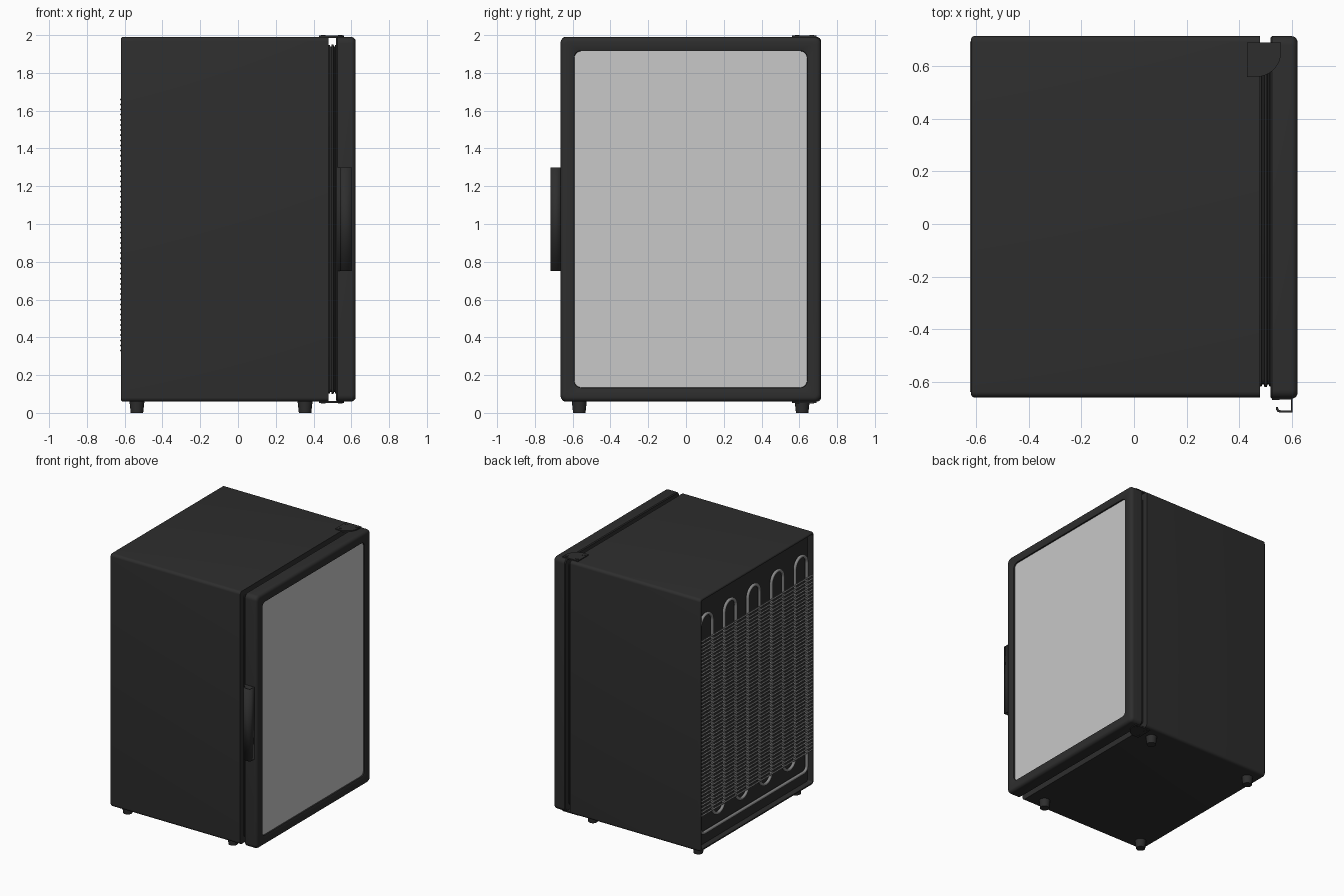
import bpy, bmesh, math

if "Cube" in bpy.data.objects:
    bpy.data.objects.remove(bpy.data.objects["Cube"])


def material(name, v):
    m = bpy.data.materials.new(name)
    m.diffuse_color = (v, v, v, 1)
    m.use_nodes = True
    m.node_tree.nodes["Principled BSDF"].inputs["Base Color"].default_value = m.diffuse_color
    return m


BLACK = material("soft black", 0.027)
GASKET = material("gasket black", 0.02)
GLASS = material("pale glass grey", 0.58)
METAL = material("coil grey", 0.24)


def finish(name, bm, mat):
    bmesh.ops.recalc_face_normals(bm, faces=bm.faces)
    me = bpy.data.meshes.new(name)
    bm.to_mesh(me)
    bm.free()
    me.materials.append(mat)
    ob = bpy.data.objects.new(name, me)
    bpy.context.collection.objects.link(ob)
    bpy.ops.object.select_all(action='DESELECT')
    ob.select_set(True)
    bpy.context.view_layer.objects.active = ob
    bpy.ops.object.shade_smooth_by_angle(angle=math.radians(35))
    return ob


def rounded_rect(y0, y1, z0, z1, r, n=6):
    corners = [(y1 - r, z1 - r, 0), (y0 + r, z1 - r, 90),
               (y0 + r, z0 + r, 180), (y1 - r, z0 + r, 270)]
    pts = []
    for cy, cz, a0 in corners:
        for i in range(n + 1):
            a = math.radians(a0 + 90 * i / n)
            pts.append((cy + r * math.cos(a), cz + r * math.sin(a)))
    return pts


def loft(name, box, sections, mat):
    """Bridge rounded rectangles (x, inset, corner radius) along x, capped."""
    y0, y1, z0, z1 = box
    bm = bmesh.new()
    loops = []
    for x, d, r in sections:
        loops.append([bm.verts.new((x, y, z)) for y, z in
                      rounded_rect(y0 + d, y1 - d, z0 + d, z1 - d, r)])
    for a, b in zip(loops, loops[1:]):
        for i in range(len(a)):
            j = (i + 1) % len(a)
            bm.faces.new((a[i], a[j], b[j], b[i]))
    bm.faces.new(loops[0])
    bm.faces.new(loops[-1])
    return finish(name, bm, mat)


def rounded_edge(x, r, corner, sign, n=5):
    """Sections rolling a side edge over into a face at x."""
    out = []
    for i in range(n + 1):
        a = math.pi / 2 * i / n
        d = r * (1 - math.cos(a))
        out.append((x - sign * r * (1 - math.sin(a)), d, corner - d * 0.6))
    return out


def cone(name, x, y, z, r_low, r_top, h, mat, seg=20):
    bm = bmesh.new()
    bmesh.ops.create_cone(bm, cap_ends=True, segments=seg,
                          radius1=r_low, radius2=r_top, depth=h)
    bmesh.ops.translate(bm, verts=bm.verts, vec=(x, y, z + h / 2))
    return finish(name, bm, mat)


def prism(name, pts, z0, z1, mat):
    bm = bmesh.new()
    f = bm.faces.new([bm.verts.new((x, y, z0)) for x, y in pts])
    ext = bmesh.ops.extrude_face_region(bm, geom=[f])
    up = [v for v in ext["geom"] if isinstance(v, bmesh.types.BMVert)]
    bmesh.ops.translate(bm, verts=up, vec=(0, 0, z1 - z0))
    return finish(name, bm, mat)


def tubes(name, paths, radius, mat, cyclic=False, res=1):
    cu = bpy.data.curves.new(name, 'CURVE')
    cu.dimensions = '3D'
    cu.bevel_depth = radius
    cu.bevel_resolution = res
    cu.use_fill_caps = True
    for path in paths:
        sp = cu.splines.new('POLY')
        sp.points.add(len(path) - 1)
        for p, co in zip(sp.points, path):
            p.co = (*co, 1)
        sp.use_cyclic_u = cyclic
    cu.materials.append(mat)
    ob = bpy.data.objects.new(name, cu)
    bpy.context.collection.objects.link(ob)
    return ob


# Cabinet with shallow recess in the back
cabinet_box = (-0.66, 0.715, 0.06, 1.99)
loft("cabinet", cabinet_box,
     [(0.48, 0, 0.022)] + rounded_edge(-0.62, 0.012, 0.022, -1)
     + [(-0.62, 0.016, 0.012), (-0.575, 0.016, 0.012)], BLACK)

# Accordion gasket between cabinet and door
loft("door_gasket", cabinet_box,
     [(0.479, 0.042, 0.02), (0.486, 0.042, 0.02), (0.488, 0.05, 0.02),
      (0.494, 0.05, 0.02), (0.496, 0.04, 0.02), (0.506, 0.04, 0.02),
      (0.508, 0.05, 0.02), (0.513, 0.05, 0.02), (0.515, 0.042, 0.02),
      (0.521, 0.042, 0.02)], GASKET)

# Door frame with sunken opening, and its glass
door_box = (-0.665, 0.715, 0.06, 1.99)
loft("door_frame", door_box,
     [(0.52, 0.006, 0.03), (0.526, 0, 0.034)] + rounded_edge(0.623, 0.024, 0.034, 1)
     + [(0.623, 0.068, 0.04), (0.620, 0.073, 0.036), (0.606, 0.075, 0.034)], BLACK)
loft("door_glass", door_box,
     [(0.604, 0.075, 0.034), (0.611, 0.075, 0.034)], GLASS)

# Hooked side handle
profile = [(0.525, -0.665), (0.601, -0.665), (0.601, -0.714),
           (0.558, -0.714), (0.549, -0.711), (0.545, -0.705), (0.544, -0.697)]
bm = bmesh.new()
low = [bm.verts.new((x, y, 0.75)) for x, y in profile]
top = [bm.verts.new((x, y, 1.30)) for x, y in profile]
for i in range(len(profile) - 1):
    bm.faces.new((low[i], low[i + 1], top[i + 1], top[i]))
handle = finish("handle", bm, BLACK)
solid = handle.modifiers.new("thickness", 'SOLIDIFY')
solid.thickness = 0.009
solid.offset = 0

# Quarter-round hinge plates with screws, top and bottom
plate = [(0.43, 0.56), (0.43, 0.69), (0.56, 0.69)]
for i in range(9):
    a = math.radians(90 * i / 8)
    plate.append((0.465 + 0.095 * math.cos(a), 0.655 - 0.095 * math.sin(a)))
for label, z0, z1, zs in (("top", 1.986, 1.997, 1.996), ("bottom", 0.053, 0.064, 0.050)):
    prism(label + "_hinge_plate", plate, z0, z1, BLACK)
    for n, (x, y) in enumerate([(0.452, 0.665), (0.452, 0.588), (0.542, 0.665)]):
        cone(f"{label}_hinge_screw_{n + 1}", x, y, zs, 0.012, 0.012, 0.004, BLACK, 14)

# Tapered feet
for n, (x, y) in enumerate([(x, y) for x in (-0.535, 0.355) for y in (-0.565, 0.615)]):
    cone(f"foot_{n + 1}", x, y, 0, 0.033, 0.04, 0.065, BLACK)

# Condenser tube: serpentine closed by a return run along the bottom
runs, step, X = 10, 0.1425, -0.602
r = step / 2
path = []
for i in range(runs):
    y = 0.685 - step * i
    if i % 2 == 0:      # top bend to the next run
        path += [(X, y - r + r * math.cos(a), 1.77 + r * math.sin(a))
                 for a in [math.pi * k / 10 for k in range(11)]]
    elif i < runs - 1:  # bottom bend
        path += [(X, y - r + r * math.cos(a), 0.34 - r * math.sin(a))
                 for a in [math.pi * k / 10 for k in range(11)]]
y_end = 0.685 - step * (runs - 1)
c = 0.04
for k in range(6):
    a = math.pi / 2 * k / 5
    path.append((X, y_end + c - c * math.cos(a), 0.22 - c * math.sin(a)))
for k in range(6):
    a = math.pi / 2 * k / 5
    path.append((X, 0.685 - c + c * math.sin(a), 0.22 - c * math.cos(a)))
tubes("condenser_tube", [path], 0.012, METAL, cyclic=True, res=2)

# Condenser cross wires
count = 50
tubes("condenser_wires",
      [[(-0.619, -0.64, z), (-0.619, 0.695, z)]
       for z in [0.33 + 1.33 * i / (count - 1) for i in range(count)]], 0.006, METAL)
